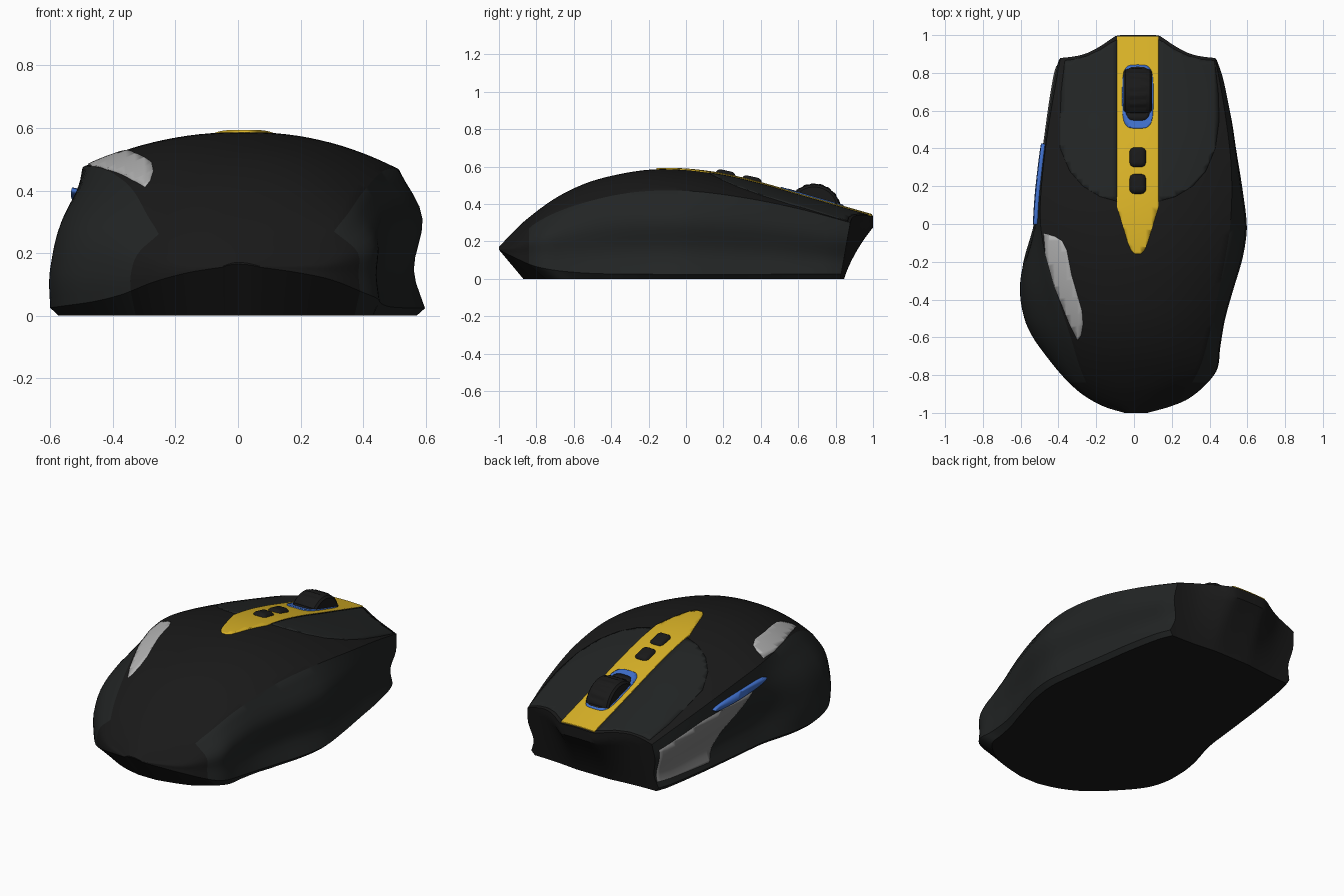
import bpy, bmesh, math
from mathutils import Vector
from mathutils.bvhtree import BVHTree

if "Cube" in bpy.data.objects:
    bpy.data.objects.remove(bpy.data.objects["Cube"])


def curve(pts):
    """Smooth function through (t, value) points."""
    n = len(pts)
    def slope(i):
        a, b = pts[max(i - 1, 0)], pts[min(i + 1, n - 1)]
        return (b[1] - a[1]) / (b[0] - a[0])
    def f(t):
        t = min(max(t, pts[0][0]), pts[-1][0])
        i = next((k for k in range(n - 1) if t <= pts[k + 1][0]), n - 2)
        (t0, v0), (t1, v1) = pts[i], pts[i + 1]
        h = t1 - t0
        s = (t - t0) / h
        return ((2*s**3 - 3*s**2 + 1) * v0 + (s**3 - 2*s**2 + s) * h * slope(i)
                + (3*s**2 - 2*s**3) * v1 + (s**3 - s**2) * h * slope(i + 1))
    return f


def material(name, *rgb):
    m = bpy.data.materials.new(name)
    m.diffuse_color = (*rgb, 1)
    m.use_nodes = True
    m.node_tree.nodes["Principled BSDF"].inputs["Base Color"].default_value = m.diffuse_color
    return m


BLACK = material("black_shell", .010, .010, .010)
GRIP = material("grip_rubber", .016, .018, .018)
YELLOW = material("yellow", .70, .45, .02)
BLUE = material("blue", .05, .16, .60)
SILVER = material("silver", .45, .45, .45)
GREY = material("grey", .20, .20, .20)


def finish(name, bm, mats, angle=35):
    me = bpy.data.meshes.new(name)
    bm.to_mesh(me)
    bm.free()
    ob = bpy.data.objects.new(name, me)
    bpy.context.collection.objects.link(ob)
    for m in mats:
        me.materials.append(m)
    bpy.ops.object.select_all(action='DESELECT')
    bpy.context.view_layer.objects.active = ob
    ob.select_set(True)
    bpy.ops.object.shade_smooth_by_angle(angle=math.radians(angle))
    return ob


# Body profiles along y: crown, rim height, then outline / crease / waist per side
crown = curve([(-1, .17), (-.93, .245), (-.85, .32), (-.7, .43), (-.55, .505), (-.4, .55),
               (-.2, .583), (0, .583), (.2, .557), (.4, .51), (.6, .452), (.88, .372)])
rim = curve([(-1, .155), (-.93, .12), (-.8, .065), (-.6, .035), (-.3, .025), (.88, .025)])
LEFT = dict(
    out=curve([(-1, -.05), (-.97, -.15), (-.93, -.23), (-.88, -.3), (-.8, -.38), (-.7, -.46), (-.6, -.53),
               (-.5, -.575), (-.35, -.6), (-.2, -.585), (0, -.53), (.2, -.505), (.5, -.468), (.8, -.425), (.88, -.4)]),
    crease=curve([(-1, -.04), (-.93, -.19), (-.8, -.27), (-.6, -.335), (-.4, -.4), (-.2, -.46),
                  (0, -.495), (.2, -.49), (.5, -.455), (.88, -.39)]),
    high=curve([(-1, .16), (-.93, .19), (-.8, .29), (-.6, .40), (-.4, .455), (-.2, .475),
                (0, .475), (.2, .45), (.5, .39), (.88, .3)]),
    waist=curve([(-1, 0), (-.3, 0), (.1, .03), (.88, .02)]),
    full=curve([(-1, .75), (-.2, .75), (.2, .9), (.88, .9)]))
RIGHT = dict(
    out=curve([(-1, .07), (-.97, .18), (-.93, .28), (-.85, .38), (-.77, .44), (-.65, .457), (-.5, .483),
               (-.35, .525), (-.2, .57), (-.1, .59), (0, .597), (.2, .572), (.4, .54), (.6, .51), (.8, .47), (.88, .44)]),
    crease=curve([(-1, .06), (-.93, .22), (-.8, .33), (-.6, .395), (-.3, .46), (0, .51),
                  (.3, .515), (.6, .48), (.88, .43)]),
    high=curve([(-1, .16), (-.93, .19), (-.8, .3), (-.6, .39), (-.3, .46), (0, .47),
                (.3, .435), (.6, .375), (.88, .3)]),
    waist=curve([(-1, 0), (-.7, .01), (-.2, .035), (.88, .025)]),
    full=curve([(-1, .9), (.88, .9)]))
scallop = curve([(0, 1), (.10, 1), (.12, .95), (.2, .5), (.28, .17), (.36, .03), (.42, 0)])
M, N, CX = 12, 28, .02


def side(p, y):
    """Wall points from base up to the crease."""
    o, c, zk, zr = p['out'](y), p['crease'](y), p['high'](y), rim(y)
    s, h = math.copysign(1, o), zk - zr
    wall = curve([(zr, o), (zr + .27*h, o - s*p['waist'](y)),
                  (zr + .66*h, c + (o - c)*p['full'](y)), (zk, c)])
    zs = [zr + h * k / (M - 1) for k in range(M)]
    return [(o * .955, 0)] + [(wall(z), z) for z in zs]


def section(y):
    l, r = side(LEFT, y), side(RIGHT, y)
    cx, top = CX * min(1, (y + 1) * 5), []
    for k in range(1, N):
        u = 2 * k / N - 1
        x1, z1 = l[-1] if u < 0 else r[-1]
        top.append((cx + (x1 - cx)*abs(u), crown(y) - (crown(y) - z1)*abs(u)**2.2))
    return l + top + r[::-1]


def warp(x, y, z):
    """Undercut the tail and scallop the nose."""
    tail = max(0, (-.4 - y) / .6) * max(0, 1 - z / rim(y))
    nose = max(0, (y - .5) / .38)
    zn, sc = min(1, z / .31), scallop(abs(x - CX))
    dy = nose * (.825 + .02*sc + .055*zn + sc*.10*zn**1.3 - .88)
    return Vector((x, y + .13*tail + dy, z - max(0, dy)*.29*zn))


bm = bmesh.new()
ys = [-1 + 1.88 * (k / 64)**1.4 for k in range(65)]
secs = [section(y) for y in ys]
rings = [[bm.verts.new(warp(x, y, z)) for x, z in s] for y, s in zip(ys, secs)]
for k in range(len(ys) - 1):
    for j in range(len(secs[0]) - 1):
        f = bm.faces.new((rings[k][j], rings[k][j+1], rings[k+1][j+1], rings[k+1][j]))
        f.material_index = int((j < M or j >= M + N) and ys[k] > -.86)


def cap(k):
    """Grid wall closing one end; returns its bottom row."""
    s, ring, y, rows = secs[k], rings[k], ys[k], []
    for j in range(M):
        (xl, zl), (xr, zr) = s[j], s[-1 - j]
        row = [ring[j]]
        for i in range(1, N):
            xt, zt = s[M + i]
            u = (xt - s[M][0]) / (s[M + N][0] - s[M][0])
            zedge = s[M][1]*(1 - u) + s[M + N][1]*u
            row.append(bm.verts.new(warp(xl + (xr - xl)*u, y, (zl + (zr - zl)*u) * zt / zedge)))
        rows.append(row + [ring[-1 - j]])
    rows.append(ring[M:M + N + 1])
    for a, b in zip(rows, rows[1:]):
        for i in range(N):
            bm.faces.new((a[i], a[i+1], b[i+1], b[i]))
    return rows[0]


back, front = cap(0), cap(-1)
bm.faces.new([r[0] for r in rings] + front[1:-1] + [r[-1] for r in rings[::-1]] + back[-2:0:-1])
bmesh.ops.recalc_face_normals(bm, faces=bm.faces)
bvh = BVHTree.FromBMesh(bm)
finish("body_shell", bm, [BLACK, GRIP], 32)


def on_body(a, b, axis):
    """Point on the body, seen from above ('z') or from the left ('x')."""
    o, d = (Vector((a, b, 2)), Vector((0, 0, -1))) if axis == 'z' else (Vector((-2, a, b)), Vector((1, 0, 0)))
    hit = bvh.ray_cast(o, d)[0]
    return hit if hit else bvh.find_nearest(o + d * 1.6)[0]


def patch(name, outline, mat, lift, axis='z', bevel=0):
    """Thin panel cut to a flat outline and draped over the body."""
    flat = (lambda a, b: (a, b, 0)) if axis == 'z' else (lambda a, b: (0, a, b))
    bm = bmesh.new()
    f = bm.faces.new([bm.verts.new(flat(*p)) for p in outline])
    f.normal_update()
    if f.normal.dot(Vector((0, 0, 1) if axis == 'z' else (-1, 0, 0))) < 0:
        f.normal_flip()
    for no in (Vector(flat(1, 0)), Vector(flat(0, 1))):
        for k in range(-33, 34):
            bmesh.ops.bisect_plane(bm, geom=bm.verts[:] + bm.edges[:] + bm.faces[:],
                                   plane_co=no * (k * .03 + .0013), plane_no=no)
    for v in bm.verts:
        a, b = (v.co.x, v.co.y) if axis == 'z' else (v.co.y, v.co.z)
        v.co = on_body(a, b, axis)
    ob = finish(name, bm, [mat])
    mod = ob.modifiers.new("thickness", 'SOLIDIFY')
    mod.thickness, mod.offset = lift + .006, lift / (lift + .006) * 2 - 1
    return ob


def oval(cx, cy, rx, ry, p=2.0, n=40, tilt=0.0):
    pts = []
    for k in range(n):
        c, s = math.cos(2*math.pi*k/n), math.sin(2*math.pi*k/n)
        x = rx * math.copysign(abs(c)**(2/p), c)
        y = ry * math.copysign(abs(s)**(2/p), s)
        pts.append((cx + x*math.cos(tilt) - y*math.sin(tilt), cy + x*math.sin(tilt) + y*math.cos(tilt)))
    return pts


# Left and right click buttons
for name, s, w in (("left_button", -1, .40), ("right_button", 1, .42)):
    prof = [(.11, .12), (.2, .145), (.29, .2), (.36, .28), (.41, .4), (w + .01, .55), (w + .005, .7),
            (w - .015, .865), (.34, .87), (.27, .888), (.2, .92), (.14, .96), (.11, .975)]
    patch(name, [(CX + s*x, y) for x, y in prof], GRIP, .003)

# Yellow centre strip, mirrored about its axis
half = [(.11, .992), (.11, .09), (.085, .01), (.052, -.1), (.035, -.14), (.015, -.158)]
patch("centre_strip", [(CX + x, y) for x, y in half] + [(CX - x, y) for x, y in half[::-1]], YELLOW, .007)

# Wheel surround and slot
patch("wheel_surround", oval(CX, .672, .082, .168, 4), BLUE, .012)
patch("wheel_slot", oval(CX, .687, .068, .142, 4), BLACK, .014)

# Silver thumb-side light
patch("side_light", [(-.477, -.05), (-.42, -.065), (-.38, -.09), (-.355, -.14), (-.33, -.27), (-.275, -.46),
                     (-.27, -.53), (-.28, -.59), (-.297, -.615), (-.34, -.53), (-.42, -.33), (-.468, -.16)],
      SILVER, .004)

# Grey thumb panel and blue thumb button on the left wall
patch("thumb_panel", [(.83, .06), (.835, .255), (.5, .32), (.1, .355), (.2, .29), (.33, .2), (.41, .12), (.45, .05)],
      GREY, .004, 'x')
patch("thumb_button", oval(.21, .375, .215, .019, 2.6, tilt=-.1), BLUE, .02, 'x')

# Two small centre buttons
for name, y in (("front_centre_button", .35), ("rear_centre_button", .21)):
    bm = bmesh.new()
    bmesh.ops.create_cube(bm, size=1)
    bmesh.ops.scale(bm, vec=(.09, .11, .06), verts=bm.verts)
    bmesh.ops.bevel(bm, geom=bm.edges[:], offset=.027, segments=5, profile=.5, affect='EDGES')
    ob = finish(name, bm, [BLACK], 50)
    ob.location = on_body(CX, y, 'z') + Vector((0, 0, -.006))
    ob.rotation_euler.x = -.22

# Ribbed scroll wheel
bm = bmesh.new()
SEG = 80
loops = []
for x, r, rib in ((-.076, .105, 0), (-.076, .125, 0), (-.066, .137, 0), (-.045, .141, 0), (-.04, .142, .005),
                  (.04, .142, .005), (.045, .141, 0), (.066, .137, 0), (.076, .125, 0), (.076, .105, 0)):
    loops.append([bm.verts.new((x, (r + rib*(k % 4 < 2) - rib/2) * math.cos(2*math.pi*k/SEG),
                                (r + rib*(k % 4 < 2) - rib/2) * math.sin(2*math.pi*k/SEG))) for k in range(SEG)])
for a, b in zip(loops, loops[1:]):
    for k in range(SEG):
        bm.faces.new((a[k], a[(k+1) % SEG], b[(k+1) % SEG], b[k]))
bm.faces.new(loops[0])
bm.faces.new(loops[-1])
bmesh.ops.recalc_face_normals(bm, faces=bm.faces)
finish("scroll_wheel", bm, [BLACK], 30).location = (CX, .685, .366)
